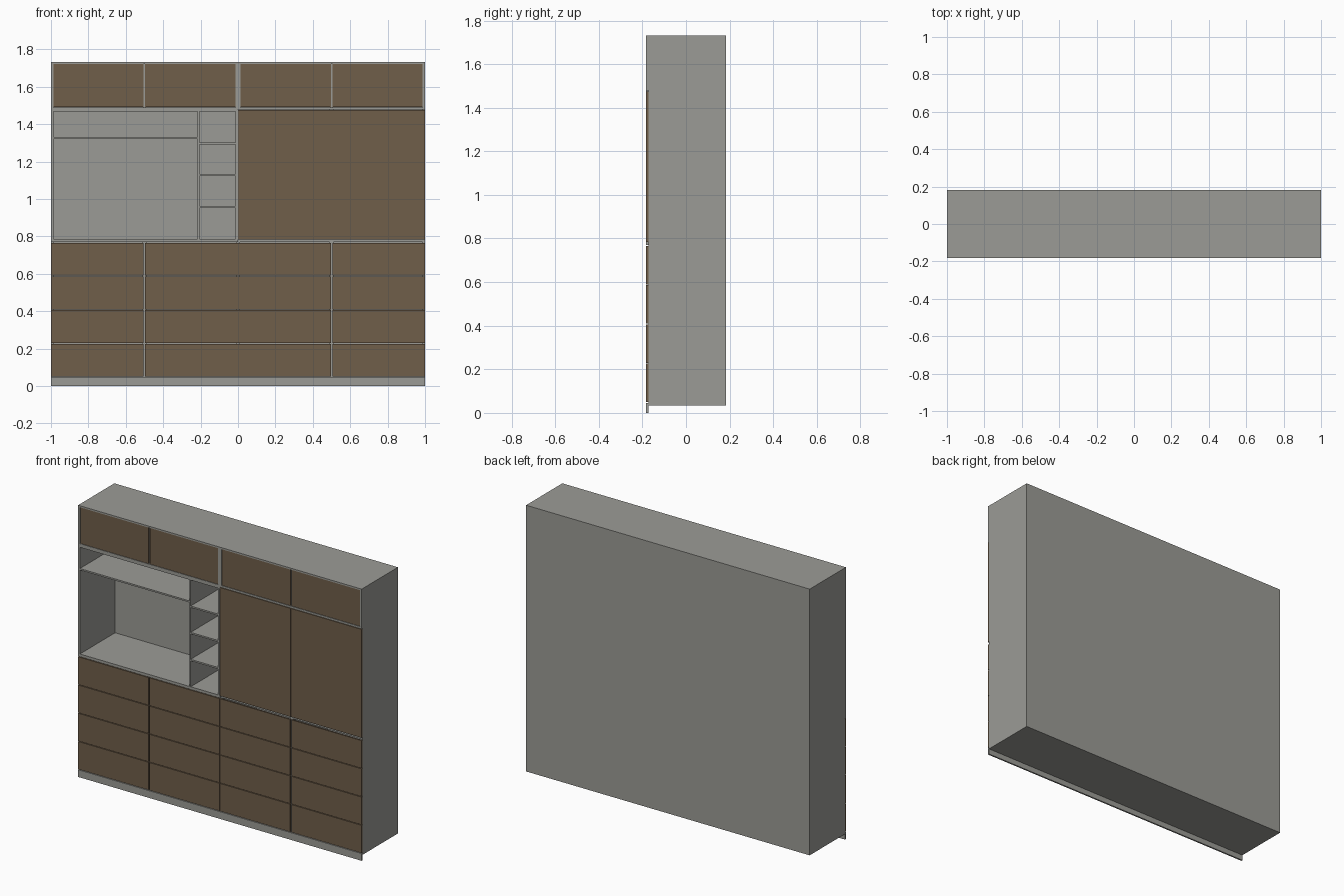
import bpy

if "Cube" in bpy.data.objects:
    bpy.data.objects.remove(bpy.data.objects["Cube"])


def material(name, rgb):
    m = bpy.data.materials.new(name)
    m.diffuse_color = (*rgb, 1)
    m.use_nodes = True
    m.node_tree.nodes["Principled BSDF"].inputs["Base Color"].default_value = m.diffuse_color
    return m


grey = material("grey_carcass", (0.33, 0.33, 0.305))
brown = material("brown_wood", (0.16, 0.112, 0.068))


def box(name, x, y, z, mat):
    """Axis-aligned board given as (min, max) ranges."""
    bpy.ops.mesh.primitive_cube_add(size=1, location=[(a + b) / 2 for a, b in (x, y, z)])
    ob = bpy.context.object
    ob.name = name
    ob.scale = [b - a for a, b in (x, y, z)]
    bpy.ops.object.transform_apply(location=False, rotation=False, scale=True)
    ob.data.materials.append(mat)
    return ob


FRONT, BACK = -0.1825, 0.1825     # outer faces
REC = -0.1725                     # carcass front behind overlay fronts
INB = 0.172                       # inner face of back panel
TOP, BASE = 1.732, 0.035
T = 0.013                         # board thickness
IN = 1 - T
Z1, Z2, Z3 = 0.77, 0.787, 1.478   # counter board and upper cabinet levels

# outer carcass: back, top, bottom, stepped sides
box("back_panel", (-1, 1), (INB, BACK), (BASE, TOP), grey)
box("top_panel", (-1, 1), (FRONT, INB), (TOP - 0.01, TOP), grey)
box("bottom_panel", (-1, 1), (REC, INB), (BASE, 0.05), grey)
box("plinth", (-1, 1), (FRONT, REC), (0, 0.046), grey)
box("left_side_lower", (-1, -IN), (REC, INB), (0.05, Z1), grey)
box("left_side_upper", (-1, -IN), (FRONT, INB), (Z1, TOP - 0.01), grey)
box("right_side_lower", (IN, 1), (REC, INB), (0.05, Z3), grey)
box("right_side_upper", (IN, 1), (FRONT, INB), (Z3, TOP - 0.01), grey)

# horizontal boards between the sections
box("counter_left", (-IN, 0), (FRONT, INB), (Z1, Z2), grey)
box("counter_right", (0, IN), (REC, INB), (Z1, Z2), grey)
box("niche_ceiling", (-IN, 0), (FRONT, INB), (1.467, 1.49), grey)
box("upper_floor_right", (0, IN), (FRONT, INB), (Z3, 1.49), grey)

# vertical partitions
for i, x in enumerate((-0.5, 0, 0.5)):
    box(f"lower_partition_{i}", (x - 0.01, x + 0.01), (REC, INB), (0.05, Z1), grey)
box("niche_right_side", (-T, -0.001), (FRONT, INB), (Z2, 1.467), grey)
box("tall_partition", (0.49, 0.51), (REC, INB), (Z2, Z3), grey)
box("upper_centre_post", (-T, T), (FRONT, INB), (1.49, TOP - 0.01), grey)
for x in (-0.5, 0.5):
    box("upper_partition", (x - 0.008, x + 0.008), (REC, INB), (1.49, TOP - 0.01), grey)

# open niche: wide shelf, divider and small shelves
box("niche_divider", (-0.216, -0.206), (FRONT, INB), (Z2, 1.467), grey)
box("niche_shelf", (-IN, -0.216), (FRONT, INB), (1.322, 1.332), grey)
for i, z in enumerate((0.957, 1.129, 1.297)):
    box(f"small_shelf_{i}", (-0.206, -T), (FRONT, INB), (z - 0.005, z + 0.005), grey)

# drawer fronts: four columns of four
columns = ((-1, -0.504), (-0.496, -0.001), (0.001, 0.496), (0.504, 1))
pitch = (Z1 - 0.05) / 4
for c, xr in enumerate(columns):
    for r in range(4):
        z = 0.05 + r * pitch
        box(f"drawer_front_{c}_{r}", xr, (FRONT, REC), (z, z + pitch - 0.004), brown)

# tall overlay doors
for i, xr in enumerate(((0.001, 0.4995), (0.5005, 1))):
    box(f"tall_door_{i}", xr, (FRONT, REC), (0.784, 1.475), brown)

# inset upper doors
upper = ((-IN + 0.001, -0.504), (-0.496, -T - 0.001), (T + 0.001, 0.496), (0.504, IN - 0.001))
for i, xr in enumerate(upper):
    box(f"upper_door_{i}", xr, (FRONT + 0.002, REC), (1.491, TOP - 0.011), brown)
